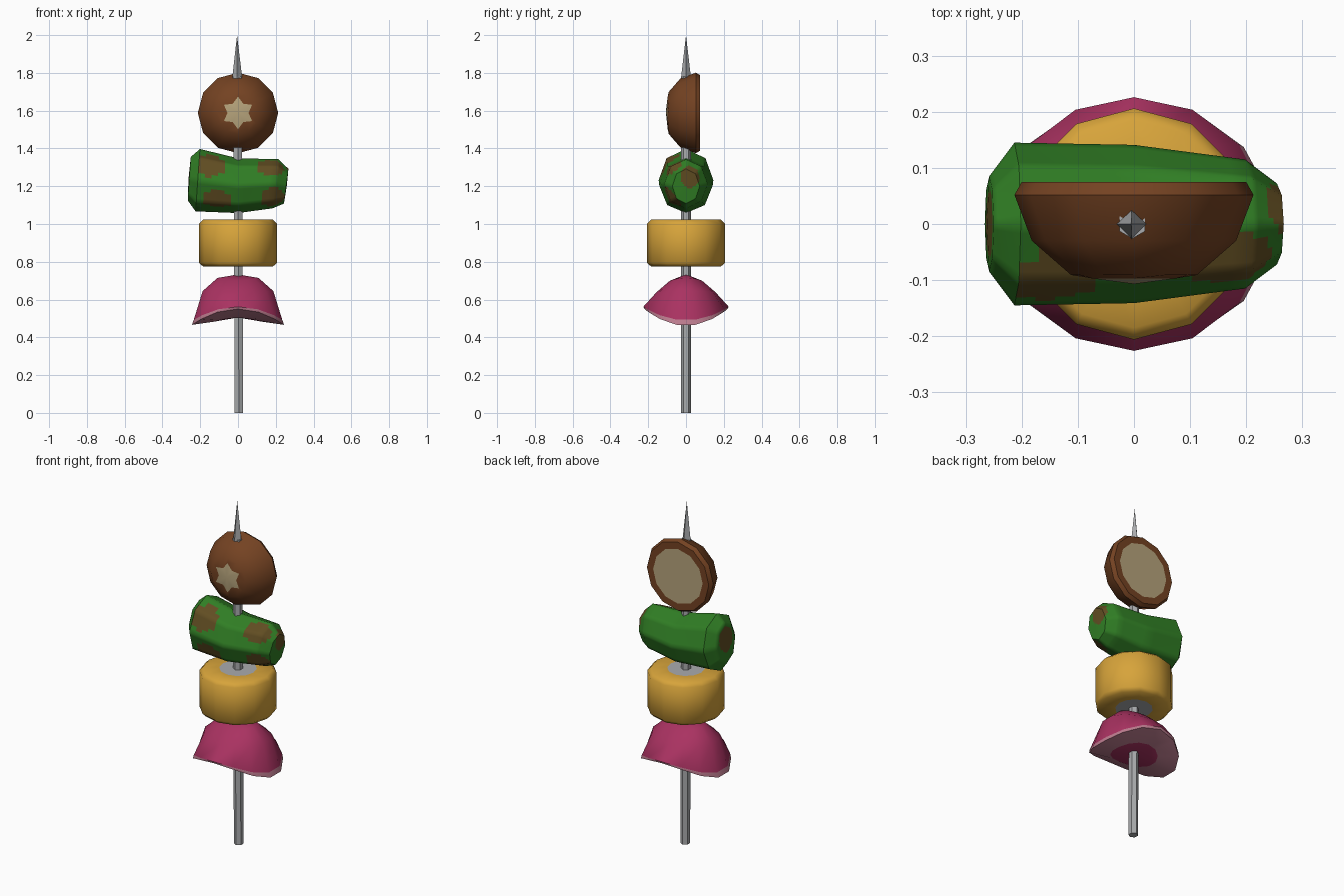
import bpy, bmesh, math
from mathutils import Vector

if "Cube" in bpy.data.objects:
    bpy.data.objects.remove(bpy.data.objects["Cube"])


def material(name, rgb):
    m = bpy.data.materials.new(name)
    m.diffuse_color = (*rgb, 1)
    m.use_nodes = True
    m.node_tree.nodes["Principled BSDF"].inputs["Base Color"].default_value = m.diffuse_color
    return m


STEEL = material("steel grey", (0.40, 0.41, 0.42))
BROWN = material("mushroom brown", (0.175, 0.055, 0.016))
TAN = material("mushroom cream", (0.47, 0.37, 0.20))
GREEN = material("pepper green", (0.03, 0.21, 0.018))
CHAR = material("charred brown", (0.12, 0.075, 0.016))
YELLOW = material("corn yellow", (0.68, 0.37, 0.043))
MAGENTA = material("onion magenta", (0.40, 0.032, 0.12))
PINK = material("onion pink", (0.50, 0.20, 0.27))


def loft(name, rings, mats, bands, cuts=0, rule=None, angle=40):
    """Join rings of points (a single-point ring is a pole); bands gives each band's material."""
    bm = bmesh.new()
    rows = [[bm.verts.new(p) for p in ring] for ring in rings]
    for a, b, mi in zip(rows, rows[1:], bands):
        n = max(len(a), len(b))
        for i in range(n):
            j = (i + 1) % n
            if len(a) == 1:
                vs = (a[0], b[i], b[j])
            elif len(b) == 1:
                vs = (a[i], a[j], b[0])
            else:
                vs = (a[i], a[j], b[j], b[i])
            bm.faces.new(vs).material_index = mi
    if cuts:
        bmesh.ops.subdivide_edges(bm, edges=bm.edges[:], cuts=cuts, use_grid_fill=True)
    bmesh.ops.recalc_face_normals(bm, faces=bm.faces[:])
    if rule:
        for f in bm.faces:
            f.material_index = rule(f.calc_center_median())
    me = bpy.data.meshes.new(name)
    bm.to_mesh(me)
    bm.free()
    for m in mats:
        me.materials.append(m)
    ob = bpy.data.objects.new(name, me)
    bpy.context.collection.objects.link(ob)
    bpy.ops.object.select_all(action='DESELECT')
    ob.select_set(True)
    bpy.context.view_layer.objects.active = ob
    bpy.ops.object.shade_smooth_by_angle(angle=math.radians(angle))
    return ob


def circle(n, r, z, x=0):
    """Horizontal ring with a vertex on the y axis."""
    return [Vector((x + r * math.sin(2 * math.pi * i / n),
                    r * math.cos(2 * math.pi * i / n), z)) for i in range(n)]


# Skewer rod and pointed tip
loft("skewer_rod", [[(0.005, 0, 0)], circle(6, 0.026, 0, 0.005),
                    circle(6, 0.026, 1.78, -0.003), [(-0.003, 0, 1.78)]], [STEEL], [0] * 3)
loft("skewer_tip", [[(-0.004, 0, 1.76)], circle(4, 0.028, 1.76, -0.004),
                    [(-0.005, 0, 2.0)]], [STEEL], [0] * 2)


# Onion: saddle-shaped dome with a pale cut rim underneath
def saddle(rx, ry, zx, zy, n=14):
    pts = []
    for i in range(n):
        s, c = math.sin(2 * math.pi * i / n), math.cos(2 * math.pi * i / n)
        pts.append((rx * s, ry * c, zy + (zx - zy) * s * s))
    return pts


loft("onion_piece", [[(0, 0, 0.733)],
                     saddle(0.112, 0.085, 0.715, 0.70),
                     saddle(0.192, 0.155, 0.645, 0.64),
                     saddle(0.240, 0.226, 0.490, 0.562),
                     saddle(0.250, 0.220, 0.462, 0.550),
                     saddle(0.130, 0.120, 0.482, 0.503),
                     [(0, 0, 0.505)]],
     [MAGENTA, PINK], [0, 0, 0, 1, 1, 0])

# Corn slice: bevelled drum with a grey core on both ends
drum = [(0.1, 0.775), (0.185, 0.775), (0.206, 0.795), (0.206, 1.003), (0.185, 1.023), (0.1, 1.023)]
loft("corn_slice", [[(0, 0, 0.775)]] + [circle(12, r, z) for r, z in drum] + [[(0, 0, 1.023)]],
     [YELLOW, STEEL], [1, 0, 0, 0, 0, 0, 1], angle=50)


# Pepper: eight-sided sections along x, scorched in patches
def section(x, zc, ry, rz, shear):
    pts = []
    for i in range(8):
        a = math.pi / 4 * i
        z = rz * math.sin(a)
        pts.append((x + shear * z, ry * math.cos(a), zc + z))
    return pts


patches = [((-0.14, -0.11, 1.32), (0.065, 0.10, 0.075)),
           ((0.18, -0.08, 1.31), (0.08, 0.07, 0.055)),
           ((0.18, -0.08, 1.14), (0.07, 0.08, 0.055)),
           ((-0.11, -0.11, 1.13), (0.075, 0.08, 0.05)),
           ((-0.26, 0.00, 1.26), (0.05, 0.06, 0.07)),
           ((0.25, 0.02, 1.25), (0.04, 0.05, 0.06))]


def scorched(p):
    for c, r in patches:
        if sum(((p[k] - c[k]) / r[k]) ** 2 for k in range(3)) < 1:
            return 1
    return 0


loft("pepper_piece", [[(-0.262, 0, 1.24)],
                      section(-0.258, 1.24, 0.085, 0.115, 0.07),
                      section(-0.213, 1.232, 0.145, 0.165, 0.07),
                      section(0.0, 1.203, 0.141, 0.145, 0),
                      section(0.198, 1.213, 0.115, 0.130, 0.12),
                      section(0.255, 1.20, 0.072, 0.092, 0.13),
                      [(0.258, 0, 1.20)]],
     [GREEN, CHAR], [0] * 6, cuts=5, rule=scorched, angle=50)


# Mushroom: half cap facing the front, with a star cut and a pale back
def cap(y, r, r2=None):
    pts = []
    for i in range(12):
        a, q = math.pi / 6 * i, (r2 if r2 and i % 2 else r)
        pts.append((q * math.sin(a), y, 1.588 + q * math.cos(a)))
    return pts


loft("mushroom_half", [[(0, -0.107, 1.595)],
                       cap(-0.097, 0.086, 0.056),
                       cap(-0.091, 0.112),
                       cap(-0.030, 0.182),
                       cap(0.052, 0.213),
                       cap(0.075, 0.200),
                       cap(0.075, 0.160),
                       [(0, 0.075, 1.588)]],
     [BROWN, TAN], [1, 0, 0, 0, 0, 0, 1])
